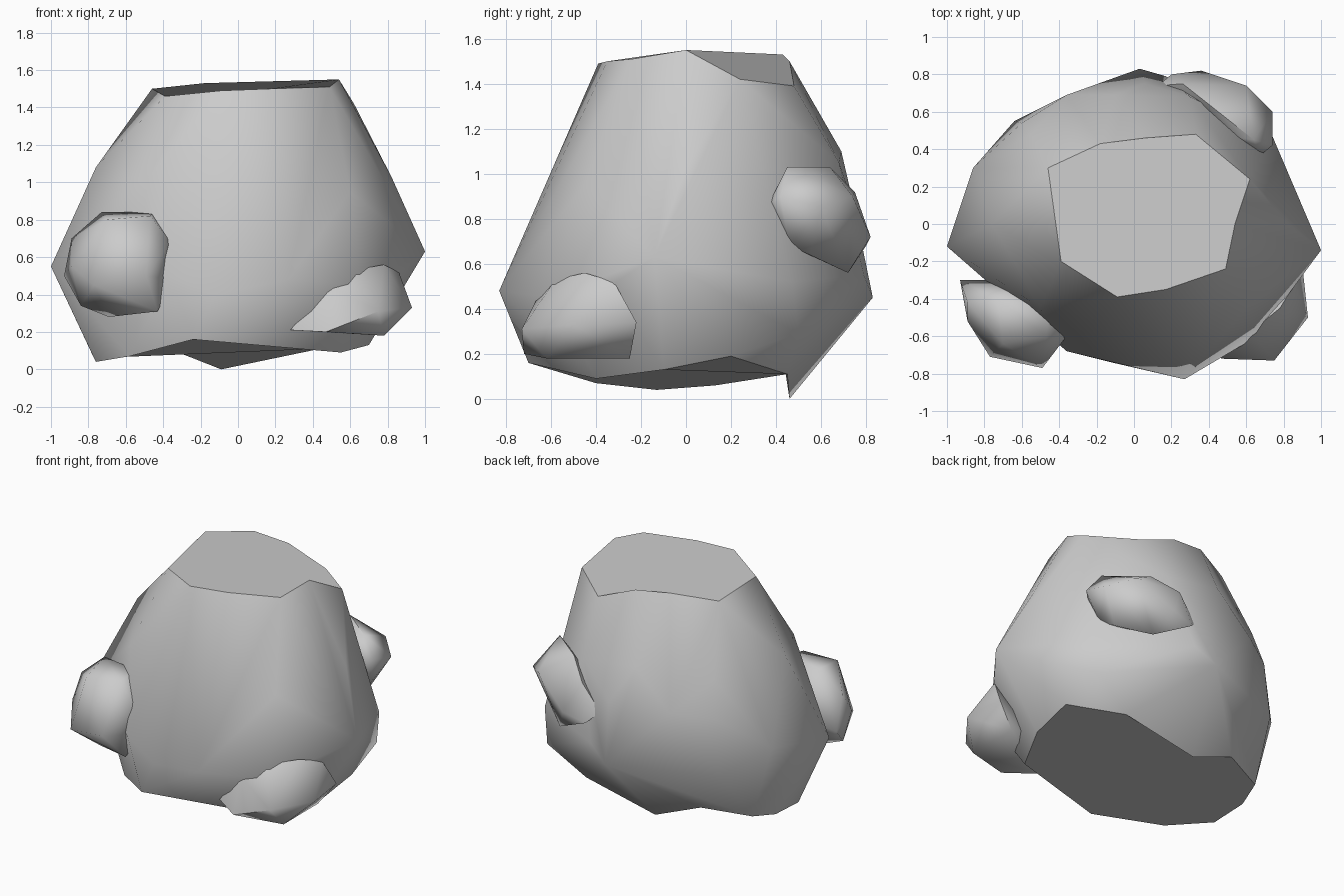
import bpy
import bmesh
from math import radians

cube = bpy.data.objects.get("Cube")
if cube:
    bpy.data.objects.remove(cube, do_unlink=True)


def make_material(name, colour):
    """One flat colour for viewport and render."""
    material = bpy.data.materials.new(name)
    material.use_nodes = True
    material.diffuse_color = colour
    shader = material.node_tree.nodes["Principled BSDF"]
    shader.inputs["Base Color"].default_value = colour
    shader.inputs["Roughness"].default_value = 0.8
    return material


stone_grey = make_material("stone_grey", (0.6, 0.6, 0.6, 1))


def make_rock(name, corners, crease_angle, caps=()):
    """Wrap a stone around its corner points; each cap becomes one cut face."""
    bm = bmesh.new()
    for corner in corners:
        bm.verts.new(corner)
    for cap in caps:
        for corner in cap:
            bm.verts.new(corner)
    bm.verts.ensure_lookup_table()

    # Remember which vertices belong to each cut face
    cap_verts = []
    start = len(corners)
    for cap in caps:
        cap_verts.append(set(bm.verts[start:start + len(cap)]))
        start += len(cap)

    bmesh.ops.convex_hull(bm, input=list(bm.verts))
    for ring in cap_verts:
        cut = [f for f in bm.faces if ring.issuperset(f.verts)]
        bmesh.ops.dissolve_faces(bm, faces=cut)
    # Drop corners that ended up inside the stone
    loose = [v for v in bm.verts if not v.link_faces]
    bmesh.ops.delete(bm, geom=loose, context="VERTS")
    bmesh.ops.recalc_face_normals(bm, faces=list(bm.faces))

    mesh = bpy.data.meshes.new(name)
    bm.to_mesh(mesh)
    bm.free()
    mesh.materials.append(stone_grey)
    rock = bpy.data.objects.new(name, mesh)
    bpy.context.collection.objects.link(rock)

    bpy.ops.object.select_all(action="DESELECT")
    rock.select_set(True)
    bpy.context.view_layer.objects.active = rock
    bpy.ops.object.shade_smooth_by_angle(angle=radians(crease_angle))
    # Cut faces stay flat
    for polygon in mesh.polygons:
        if len(polygon.vertices) > 4:
            polygon.use_smooth = False


# Boulder: flat cut top, shoulder, widest belt and flat cut underside
boulder_top = [
    (-.39, -.2, 1.46), (-.09, -.39, 1.49), (.17, -.35, 1.5),
    (.49, -.24, 1.51), (.54, 0, 1.55), (.62, .24, 1.42),
    (.33, .48, 1.39), (.06, .46, 1.5), (-.18, .43, 1.53),
    (-.46, .3, 1.5), (-.44, 0, 1.44),
]
boulder_shoulder = [
    (-.76, 0, 1.08), (-.5, -.45, 1), (.6, -.45, .95), (.82, 0, 1.03),
    (.3, .68, 1.05), (-.1, .69, 1.1), (-.55, .48, 1.05),
]
boulder_belt = [
    (-1, -.12, .55), (-.86, .3, .6), (-.64, .55, .45), (-.6, .54, .82),
    (-.36, .69, .85), (.03, .83, .45), (.06, .75, .84), (.17, .79, .55),
    (.49, .59, .7), (.72, .41, .7), (.74, .47, .52), (.7, .5, .29),
    (1, -.14, .63), (.85, -.34, .5), (.66, -.6, .45), (.27, -.83, .48),
    (-.12, -.74, .4), (-.36, -.68, .5),
]
boulder_base = [
    (-.76, -.13, .04), (-.58, -.4, .07), (-.24, -.7, .16),
    (.55, -.4, .09), (.7, -.1, .13), (.72, .2, .19),
    (.44, .45, .11), (-.09, .46, 0), (-.42, .44, .13),
    (-.72, .31, .1), (-.77, .13, .06),
]
make_rock(
    "boulder",
    boulder_shoulder + boulder_belt,
    crease_angle=65,
    caps=(boulder_top, boulder_base),
)

# Rounded lump on the front, towards -x
front_right_lump = [
    (-.73, -.4, .84), (-.45, -.45, .84), (-.36, -.6, .68),
    (-.34, -.56, .48), (-.43, -.6, .31), (-.69, -.5, .28),
    (-.84, -.5, .34), (-.93, -.3, .5), (-.89, -.42, .7),
    (-.89, -.52, .55), (-.77, -.71, .45), (-.49, -.77, .5),
    (-.7, -.64, .8), (-.47, -.6, .82), (-.6, -.3, .55),
]
make_rock("front_right_lump", front_right_lump, crease_angle=80)

# Wedge-shaped lump low on the front, towards +x
front_left_lump = [
    (.28, -.6, .21), (.48, -.66, .45), (.62, -.58, .53),
    (.78, -.45, .56), (.86, -.32, .52), (.93, -.5, .33),
    (.9, -.22, .34), (.75, -.73, .31), (.47, -.72, .2),
    (.78, -.62, .18), (.78, -.25, .18), (.5, -.3, .3),
]
make_rock("front_left_lump", front_left_lump, crease_angle=55)

# Slanted lump on the back, towards +x
back_left_lump = [
    (.68, .37, .87), (.74, .42, .9), (.64, .45, 1.03), (.4, .64, 1.03),
    (.26, .75, .92), (.74, .6, .85), (.6, .74, .9), (.36, .82, .72),
    (.13, .74, .75), (.2, .8, .68), (.45, .72, .56), (.66, .46, .68),
    (.62, .55, .64), (.3, .5, .8),
]
make_rock("back_left_lump", back_left_lump, crease_angle=75)
